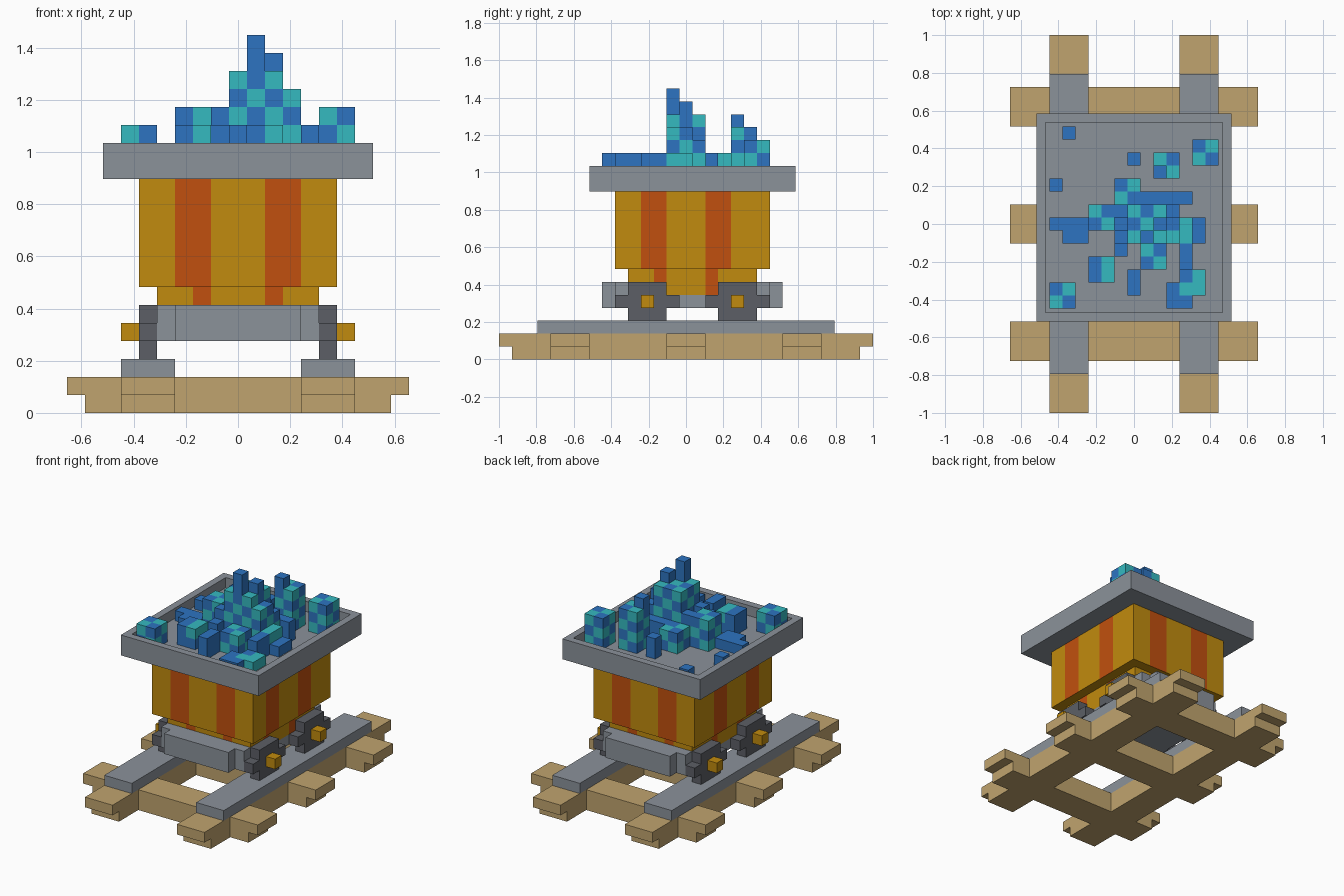
import bpy, bmesh
from mathutils import Vector

cube = bpy.data.objects.get("Cube")
if cube:
    bpy.data.objects.remove(cube, do_unlink=True)

U = 2 / 29                          # one block
ORIGIN = Vector((9.5, 14.5, 0))     # grid point at the world origin


def pt(i, j, k):
    return (Vector((i, j, k)) - ORIGIN) * U


def material(name, rgb):
    lin = [((c / 255 + 0.055) / 1.055) ** 2.4 if c > 10 else c / 255 / 12.92 for c in rgb]
    m = bpy.data.materials.new(name)
    m.use_nodes = True
    m.diffuse_color = (*lin, 1)
    m.node_tree.nodes["Principled BSDF"].inputs["Base Color"].default_value = (*lin, 1)
    return m


TAN = material("tan_wood", (192, 164, 110))
GREY = material("grey_metal", (139, 146, 154))
DARK = material("dark_metal", (92, 95, 102))
GOLD = material("gold_paint", (193, 139, 14))
RUST = material("rust_stripe", (193, 80, 14))
BLUE = material("blue_crystal", (45, 116, 193))
TEAL = material("teal_crystal", (53, 186, 192))


def finish(name, bm, *mats):
    bmesh.ops.recalc_face_normals(bm, faces=bm.faces)
    me = bpy.data.meshes.new(name)
    bm.to_mesh(me)
    bm.free()
    for m in mats:
        me.materials.append(m)
    ob = bpy.data.objects.new(name, me)
    bpy.context.collection.objects.link(ob)
    return ob


def add_box(bm, x, y, z):
    """Box from block ranges (start, end) on each axis."""
    a, b = pt(x[0], y[0], z[0]), pt(x[1], y[1], z[1])
    verts = bmesh.ops.create_cube(bm, size=1)["verts"]
    for v in verts:
        v.co = Vector([(p + q) / 2 + c * (q - p) for p, q, c in zip(a, b, v.co)])


def boxes(name, mat, *ranges):
    bm = bmesh.new()
    for r in ranges:
        add_box(bm, *r)
    return finish(name, bm, mat)


# Track: timbers with undercut ends, and two rails
for side, x in (("right", (3, 6)), ("left", (13, 16))):
    boxes(side + "_long_timber", TAN, (x, (1, 28), (0, 1)), (x, (0, 29), (1, 2)))
    boxes(side + "_rail", GREY, (x, (3, 26), (2, 3)))
for place, j in (("front", 4), ("middle", 13), ("back", 22)):
    boxes(place + "_cross_tie", TAN, ((1, 18), (j, j + 3), (0, 1)), ((0, 19), (j, j + 3), (1, 2)))

# Chassis and stepped bumpers
boxes("chassis", GREY, ((5, 14), (10, 20), (4, 5)))
boxes("front_bumper", GREY, ((5, 14), (9, 10), (4, 6)), ((6, 13), (8, 9), (4, 6)))
boxes("back_bumper", GREY, ((5, 14), (20, 21), (4, 6)), ((6, 13), (21, 22), (4, 6)))

# Wheels with gold axle caps
for side, wx, cx in (("right", 4, 3), ("left", 14, 15)):
    for place, j in (("front", 10), ("back", 17)):
        name = place + "_" + side
        w = (wx, wx + 1)
        boxes(name + "_wheel", DARK, (w, (j, j + 3), (3, 6)),
              (w, (j - 1, j), (4, 5)), (w, (j + 3, j + 4), (4, 5)))
        boxes(name + "_axle_cap", GOLD, ((cx, cx + 1), (j + 1, j + 2), (4, 5)))


def striped_body(name, x, y, z, x_stripes, y_stripes):
    """Gold box whose walls are cut into rust coloured vertical stripes."""
    bm = bmesh.new()
    add_box(bm, x, y, z)
    for axis, stripes in ((0, x_stripes), (1, y_stripes)):
        for cut in [c for s in stripes for c in s]:
            normal = Vector((axis == 0, axis == 1, 0))
            bmesh.ops.bisect_plane(bm, geom=bm.verts[:] + bm.edges[:] + bm.faces[:],
                                   plane_co=pt(cut, cut, 0), plane_no=normal)
    bm.normal_update()
    for f in bm.faces:
        n, c = f.normal, f.calc_center_median() / U + ORIGIN
        if abs(n.y) > 0.5:
            f.material_index = any(a < c.x < b for a, b in x_stripes)
        elif abs(n.x) > 0.5:
            f.material_index = any(a < c.y < b for a, b in y_stripes)
    finish(name, bm, GOLD, RUST)


striped_body("lower_body", (5, 14), (10, 20), (5, 7), [(7, 8), (11, 12)], [(12, 13), (16, 17)])
striped_body("upper_body", (4, 15), (9, 21), (7, 13), [(6, 8), (11, 13)], [(11, 13), (16, 18)])

# Tray with a raised rim
bm = bmesh.new()
add_box(bm, (2, 17), (7, 23), (13, 15))
bm.normal_update()
top = max(bm.faces, key=lambda f: f.calc_center_median().z)
bmesh.ops.inset_region(bm, faces=[top], thickness=U)
floor = bmesh.ops.extrude_discrete_faces(bm, faces=[top])["faces"][0]
bmesh.ops.translate(bm, verts=floor.verts, vec=(0, 0, -U))
finish("tray", bm, GREY)

# Crystal blocks, later ones replace earlier ones
cells = {}


def pile(x, y, top, rule, base=14):
    """Fill columns up to top. rule(sum of indices) is true where teal."""
    for i in range(*x):
        for j in range(*y):
            for k in range(base, top):
                cells[i, j, k] = int(rule(i + j + k))


def blue(s):
    return False


def teal(s):
    return True


def even(s):
    return s % 2 == 0


def odd(s):
    return s % 2 == 1


# Low scattered pieces
for i, j, top in ((4, 21, 15), (3, 17, 15), (3, 14, 15), (9, 19, 16), (12, 9, 15)):
    pile((i, i + 1), (j, j + 1), top, blue)
pile((4, 6), (13, 15), 15, blue)
pile((9, 10), (9, 11), 16, blue)
pile((12, 14), (8, 9), 15, blue)
pile((13, 15), (9, 10), 15, teal)
pile((13, 14), (10, 11), 15, blue)
pile((14, 15), (10, 11), 15, teal)
pile((13, 14), (11, 13), 16, blue)
pile((14, 15), (13, 15), 15, blue)
pile((13, 14), (13, 15), 16, teal, 15)
pile((13, 14), (13, 15), 15, blue)
# Small checkered clusters
pile((3, 5), (8, 10), 16, even)
pile((6, 7), (10, 12), 16, blue)
pile((7, 8), (10, 12), 16, teal, 15)
pile((7, 8), (10, 12), 15, blue)
pile((6, 8), (14, 16), 17, odd)
pile((10, 12), (11, 13), 16, odd)
pile((8, 10), (16, 18), 16, odd)
pile((10, 14), (16, 17), 16, blue)
pile((14, 16), (19, 21), 17, odd)
pile((11, 13), (18, 20), 18, odd)
pile((11, 12), (18, 19), 19, blue, 18)
# Central mound and its spires
pile((8, 9), (12, 15), 16, blue)
pile((8, 9), (13, 14), 17, even)
pile((8, 9), (15, 16), 17, even)
pile((9, 12), (13, 16), 19, even)
pile((12, 13), (13, 15), 18, even)
pile((12, 13), (15, 16), 17, even)
pile((10, 11), (13, 14), 21, blue, 19)
pile((11, 12), (14, 15), 20, blue, 19)

# Skin the blocks with outside faces only
bm = bmesh.new()
for cell, colour in cells.items():
    for axis in range(3):
        for step in (0, 1):
            near = list(cell)
            near[axis] += 2 * step - 1
            if tuple(near) in cells:
                continue
            ring = []
            for p, q in ((0, 0), (1, 0), (1, 1), (0, 1)):
                corner = list(cell)
                corner[axis] += step
                corner[(axis + 1) % 3] += p
                corner[(axis + 2) % 3] += q
                ring.append(bm.verts.new(pt(*corner)))
            face = bm.faces.new(ring if step else ring[::-1])
            face.material_index = colour
bmesh.ops.remove_doubles(bm, verts=bm.verts, dist=1e-4)
finish("crystals", bm, BLUE, TEAL)
